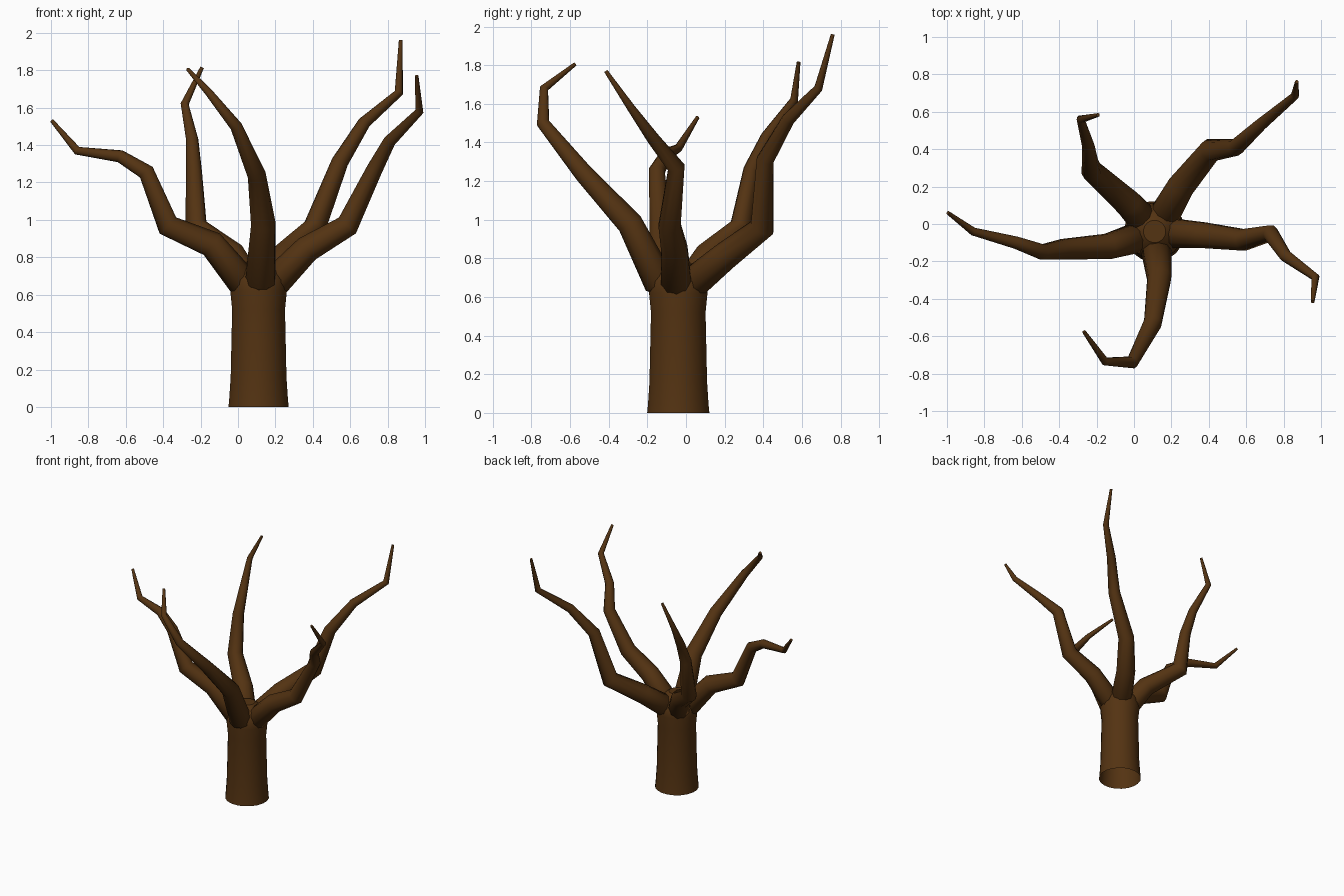
import bpy, bmesh, math
from mathutils import Vector

if "Cube" in bpy.data.objects:
    bpy.data.objects.remove(bpy.data.objects["Cube"])

bark = bpy.data.materials.new("dark_brown_bark")
bark.diffuse_color = (0.088, 0.033, 0.006, 1)
bark.use_nodes = True
bark.node_tree.nodes["Principled BSDF"].inputs["Base Color"].default_value = bark.diffuse_color
fork = Vector((.11, -.045, .67))


def tube(name, P, radii, sides, cap_start=True):
    """Sweep a tapering ring along a path."""
    bm = bmesh.new()
    dirs = [(b - a).normalized() for a, b in zip(P, P[1:])]
    ref = dirs[0].orthogonal().normalized()
    rings = []
    for i, p in enumerate(P):
        d0, d1 = dirs[max(i - 1, 0)], dirs[min(i, len(dirs) - 1)]
        t = (d0 + d1).normalized()
        ref = (ref - t * ref.dot(t)).normalized()
        side = t.cross(ref)
        # widen the ring across a bend so the tube keeps its thickness
        bend = d1 - d0
        b = bend.normalized() if bend.length > 1e-4 else Vector()
        stretch = min(1 / max(t.dot(d0), 0.5), 1.3) - 1
        ring = []
        for k in range(sides):
            a = 2 * math.pi * k / sides
            o = (ref * math.cos(a) + side * math.sin(a)) * radii[i]
            ring.append(bm.verts.new(p + o + b * o.dot(b) * stretch))
        rings.append(ring)
    for r0, r1 in zip(rings, rings[1:]):
        for k in range(sides):
            n = (k + 1) % sides
            bm.faces.new((r0[k], r0[n], r1[n], r1[k]))
    if cap_start:
        bm.faces.new(rings[0][::-1])
    bm.faces.new(rings[-1])
    bmesh.ops.recalc_face_normals(bm, faces=bm.faces)
    for f in bm.faces:
        f.smooth = len(f.verts) == 4
    me = bpy.data.meshes.new(name)
    bm.to_mesh(me)
    bm.free()
    me.materials.append(bark)
    bpy.context.collection.objects.link(bpy.data.objects.new(name, me))


def branch(name, *points):
    """A limb that leaves the fork toward its first point, tapering evenly by length."""
    pts = [Vector(p) for p in points]
    out = pts[0] - fork
    out.z = 0
    start = fork + out.normalized() * .09
    P = [start] + pts
    dist = [0]
    for a, b in zip(P, P[1:]):
        dist.append(dist[-1] + (b - a).length)
    radii = [.083 - .073 * d / dist[-1] for d in dist]
    # rounded root end
    root = start - (pts[0] - start).normalized() * .04
    tube(name, [root] + P, [.05] + radii, 10)


# Trunk: open underneath, slightly flared at the fork, rounded top
heights = [0, .04, .16, .52, .62, .68, .74, .78]
widths = [.163, .159, .151, .143, .153, .150, .115, .06]
tube("trunk", [Vector((.11, -.04, z)) for z in heights], widths, 20, cap_start=False)

# Branches: bent limbs fanning out from the fork
branch("left_branch", (-.14, -.12, .87), (-.375, -.135, .97), (-.49, -.15, 1.255),
       (-.63, -.10, 1.34), (-.86, -.04, 1.37), (-.995, .06, 1.53))
branch("front_branch", (.135, -.29, .98), (.10, -.53, 1.24), (-.01, -.74, 1.50),
       (-.155, -.735, 1.68), (-.268, -.575, 1.805))
branch("right_branch", (.37, -.06, .845), (.585, -.085, .97), (.73, -.05, 1.27),
       (.81, -.17, 1.42), (.97, -.285, 1.58), (.955, -.415, 1.77))
branch("back_right_branch", (.25, .2, .81), (.41, .395, .96), (.545, .41, 1.31),
       (.675, .53, 1.52), (.86, .685, 1.68), (.87, .76, 1.96))
branch("back_left_branch", (-.03, .11, .81), (-.225, .285, .96), (-.235, .34, 1.26),
       (-.245, .42, 1.43), (-.285, .56, 1.62), (-.192, .583, 1.815))
